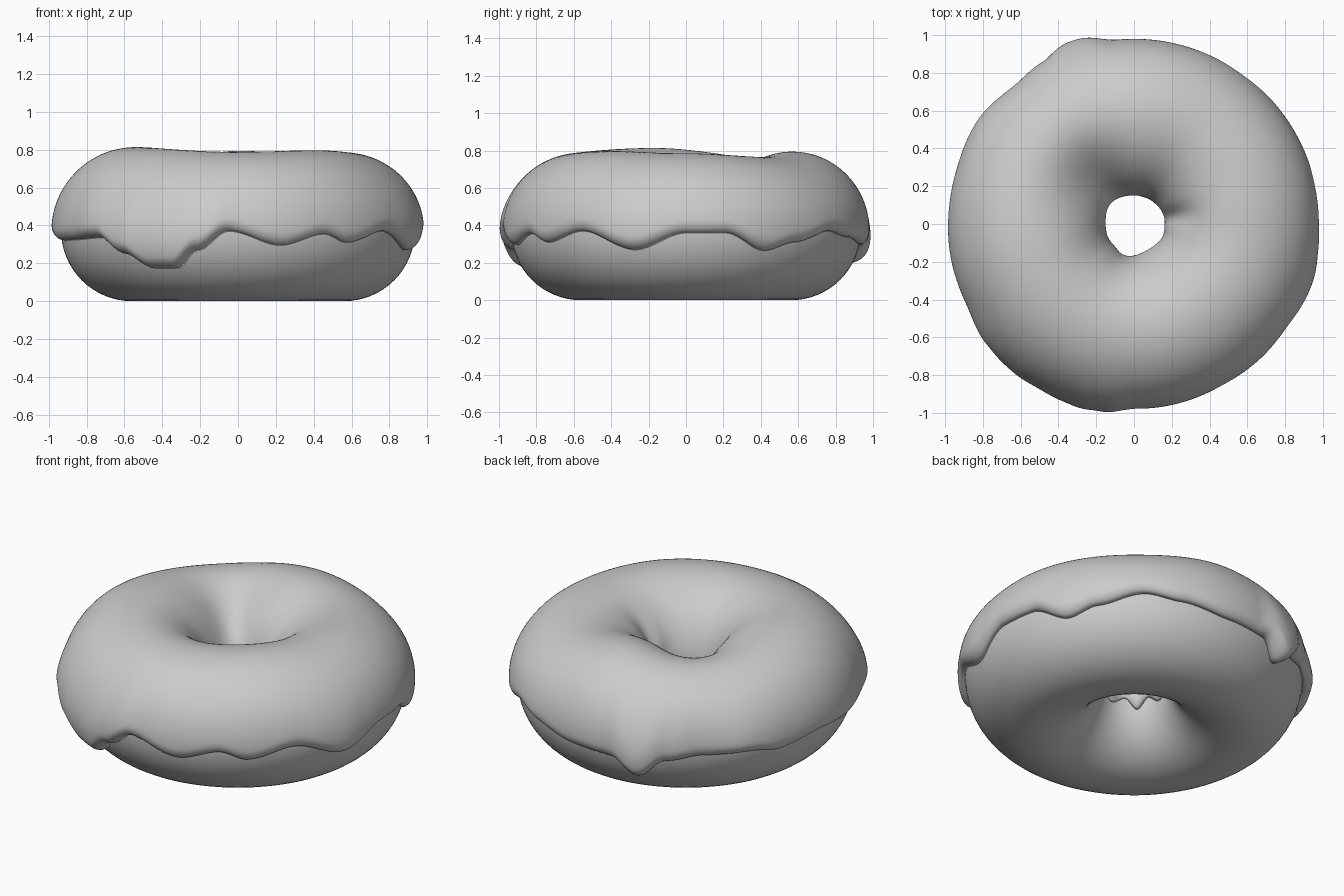
import bpy, bmesh, math

if "Cube" in bpy.data.objects:
    bpy.data.objects.remove(bpy.data.objects["Cube"])

R, A, ZC, BU, BL = 0.56, 0.375, 0.375, 0.362, 0.375   # ring radius, tube half width, tube centre, upper/lower half height

# values around the ring: (angle in degrees, value)
EDGE = [(0, .35), (13, .35), (27, .255), (38, .30), (54, .36), (66, .33), (85, .29), (100, .28),
        (109, .19), (118, .29), (130, .325), (147, .325), (157, .30), (175, .33), (193, .31),
        (203, .315), (221, .325), (231, .24), (241, .165), (249, .165), (257, .26), (267, .36),
        (284, .285), (299, .345), (308, .30), (324, .36), (343, .26)]
LIP = [(0, .047), (95, .045), (109, .105), (120, .05), (130, .035), (146, .06), (165, .048), (190, .052),
       (205, .05), (219, .075), (235, .085), (250, .095), (260, .075), (272, .045), (300, .04),
       (325, .045), (343, .062), (353, .05)]
TOP = [(0, .785), (50, .765), (90, .797), (132, .768), (197, .814), (270, .788), (315, .797)]
INNER = [(0, .30), (30, .36), (55, .30), (85, .35), (115, .31), (150, .35), (185, .30), (205, .34),
         (225, .28), (245, .34), (270, .30), (300, .36), (330, .31)]
HOLE = [(0, .16), (45, .155), (90, .148), (135, .155), (180, .15), (225, .155), (255, .172), (300, .152), (340, .165)]


def ring_value(keys, deg):
    pts = keys + [(keys[0][0] + 360, keys[0][1])]
    for (a, va), (b, vb) in zip(pts, pts[1:]):
        if a <= deg <= b:
            t = (deg - a) / (b - a)
            return va + (vb - va) * t * t * (3 - 2 * t)


def bump(x, centre, width):
    d = (x - centre + 180) % 360 - 180
    return math.exp(-(d / width) ** 2)


def dough_point(deg, phi):
    """Radius and height on the dough, including dents beside the hole."""
    c, s = math.cos(phi), math.sin(phi)
    r, z = R + A * c, ZC + (BU if s > 0 else BL) * s
    p = math.degrees(phi)
    big = bump(deg, 132, 30) * bump(p, 130, 38)
    small = bump(deg, 10, 14) * bump(p, 150, 25)
    return r + 0.035 * big + 0.015 * small, z - 0.06 * big - 0.025 * small


def icing_point(deg, phi, phi0, u):
    """Dough offset by the icing thickness, rounded off at both rims."""
    c, s = math.cos(phi), math.sin(phi)
    r, z = dough_point(deg, phi)
    top = ring_value(TOP, deg) - ZC - BU
    lip = ring_value(LIP, deg)
    near = math.exp(-(max(0, phi - phi0) / 0.75) ** 2)
    if c > 0:
        side = 0.046 + (lip - 0.046) * near
    else:
        side = R - A - ring_value(HOLE, deg)
    d = min(u, 1 - u) / 0.055
    rim = math.sqrt(1 - (1 - d) ** 2) if d < 1 else 1
    rim = rim * 1.06 - 0.06
    return r + side * c * rim, z + (top * s if s > 0 else 0.35 * side * s) * rim


def build(name, rings, point, steps, closed):
    bm = bmesh.new()
    grid = []
    for i in range(rings):
        deg = 360 * i / rings
        a = math.radians(deg)
        row = []
        for j in range(steps):
            r, z = point(deg, j)
            row.append(bm.verts.new((r * math.cos(a), r * math.sin(a), z)))
        grid.append(row)
    for i in range(rings):
        p, q = grid[i], grid[(i + 1) % rings]
        for j in range(steps if closed else steps - 1):
            k = (j + 1) % steps
            bm.faces.new((p[j], q[j], q[k], p[k])).smooth = True
    bmesh.ops.recalc_face_normals(bm, faces=bm.faces)
    me = bpy.data.meshes.new(name)
    bm.to_mesh(me)
    bm.free()
    ob = bpy.data.objects.new(name, me)
    bpy.context.collection.objects.link(ob)
    return ob


# dough ring
build("dough", 128, lambda deg, j: dough_point(deg, 2 * math.pi * j / 64), 64, True)

# icing with wavy, dripping rims; back half of the loop runs just inside the dough
N, M = 72, 24


def icing_loop(deg, j):
    phi0 = math.asin((ring_value(EDGE, deg) + 0.008 - ZC) / BL)
    phi1 = math.pi - math.asin((ring_value(INNER, deg) - ZC) / BL)
    if j < N:
        # denser spacing at the rims
        t = j / (N - 1)
        u = 0.35 * t + 0.65 * (1 - math.cos(math.pi * t)) / 2
        phi = phi0 + (phi1 - phi0) * u
        return icing_point(deg, phi, phi0, u)
    t = 1 - (j - N + 1) / (M + 1)
    phi = phi0 + (phi1 - phi0) * t
    r, z = dough_point(deg, phi)
    return r - 0.012 * math.cos(phi), z - 0.012 * math.sin(phi)


build("icing", 320, icing_loop, N + M, True)
